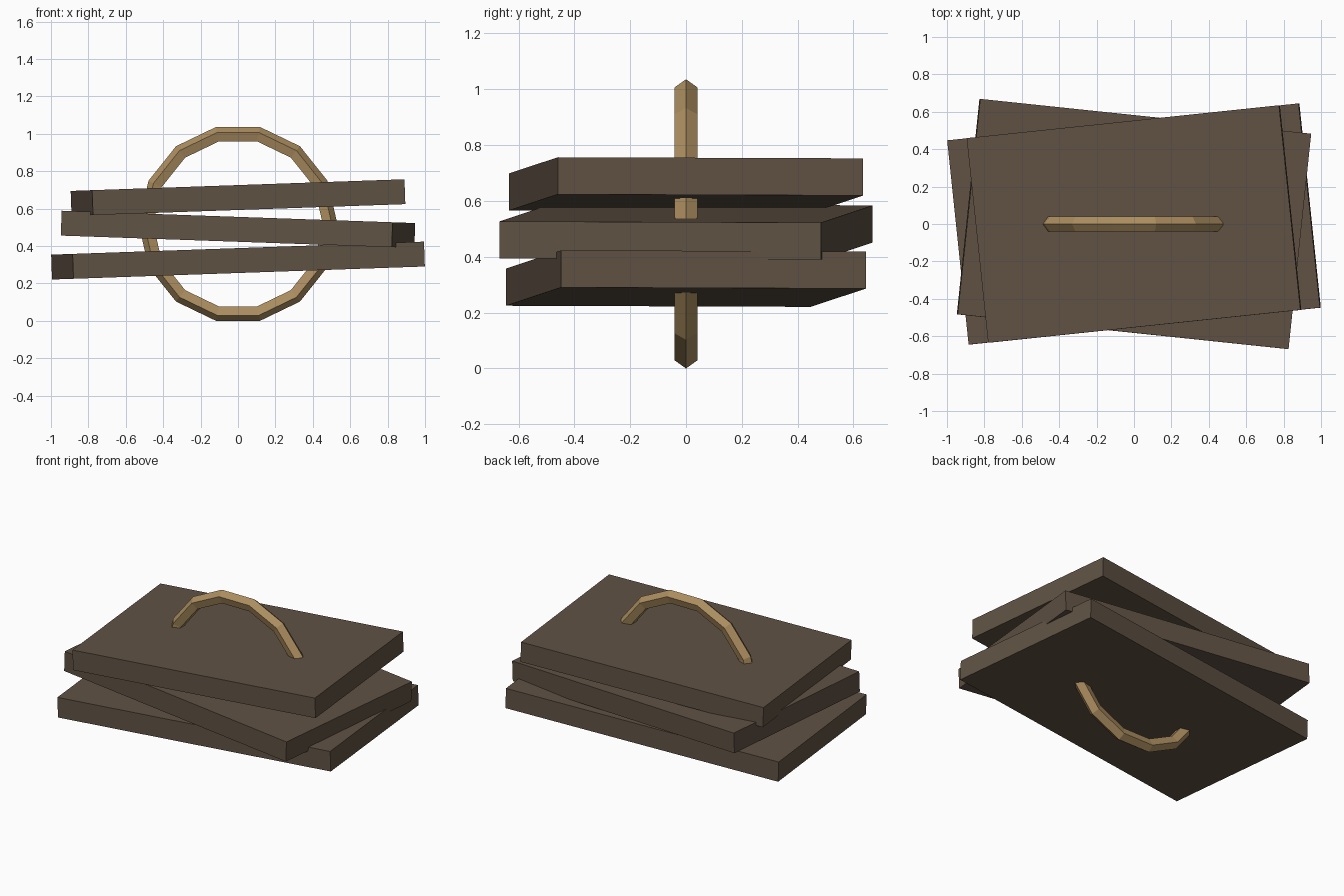
import bpy, math
from mathutils import Matrix

if "Cube" in bpy.data.objects:
    bpy.data.objects.remove(bpy.data.objects["Cube"])


def srgb(r, g, b):
    lin = lambda c: c / 12.92 if c <= 0.04045 else ((c + 0.055) / 1.055) ** 2.4
    return (lin(r / 255), lin(g / 255), lin(b / 255), 1.0)


def material(name, colour):
    m = bpy.data.materials.new(name)
    m.diffuse_color = colour
    m.use_nodes = True
    m.node_tree.nodes["Principled BSDF"].inputs["Base Color"].default_value = m.diffuse_color
    return m


dark_wood = material("dark_brown", srgb(96, 82, 68))
tan = material("tan", srgb(172, 142, 96))


# Stacked slabs, each turned about z and then tipped about the front-back axis
def slab(name, length, width, z, turn, tip):
    bpy.ops.mesh.primitive_cube_add(size=1)
    ob = bpy.context.object
    ob.name = name
    ob.data.transform(Matrix.Diagonal((length, width, 0.133, 1)))
    ob.matrix_world = (Matrix.Translation((0, 0, z))
                       @ Matrix.Rotation(math.radians(tip), 4, 'Y')
                       @ Matrix.Rotation(math.radians(turn), 4, 'Z'))
    ob.data.materials.append(dark_wood)


slab("bottom_slab", 1.89, 1.098, 0.322, 6, -2)
slab("middle_slab", 1.78, 1.158, 0.489, -6, 2)
slab("top_slab", 1.68, 1.10, 0.659, 6, -2)

# Upright ring passing through the stack, 14 segments with a five-sided section
bpy.ops.mesh.primitive_torus_add(major_segments=14, minor_segments=5,
                                 major_radius=0.488, minor_radius=0.0432,
                                 location=(0, 0, 0.518),
                                 rotation=(math.pi / 2, 0, 0))
ring = bpy.context.object
ring.name = "binding_ring"
ring.data.materials.append(tan)
